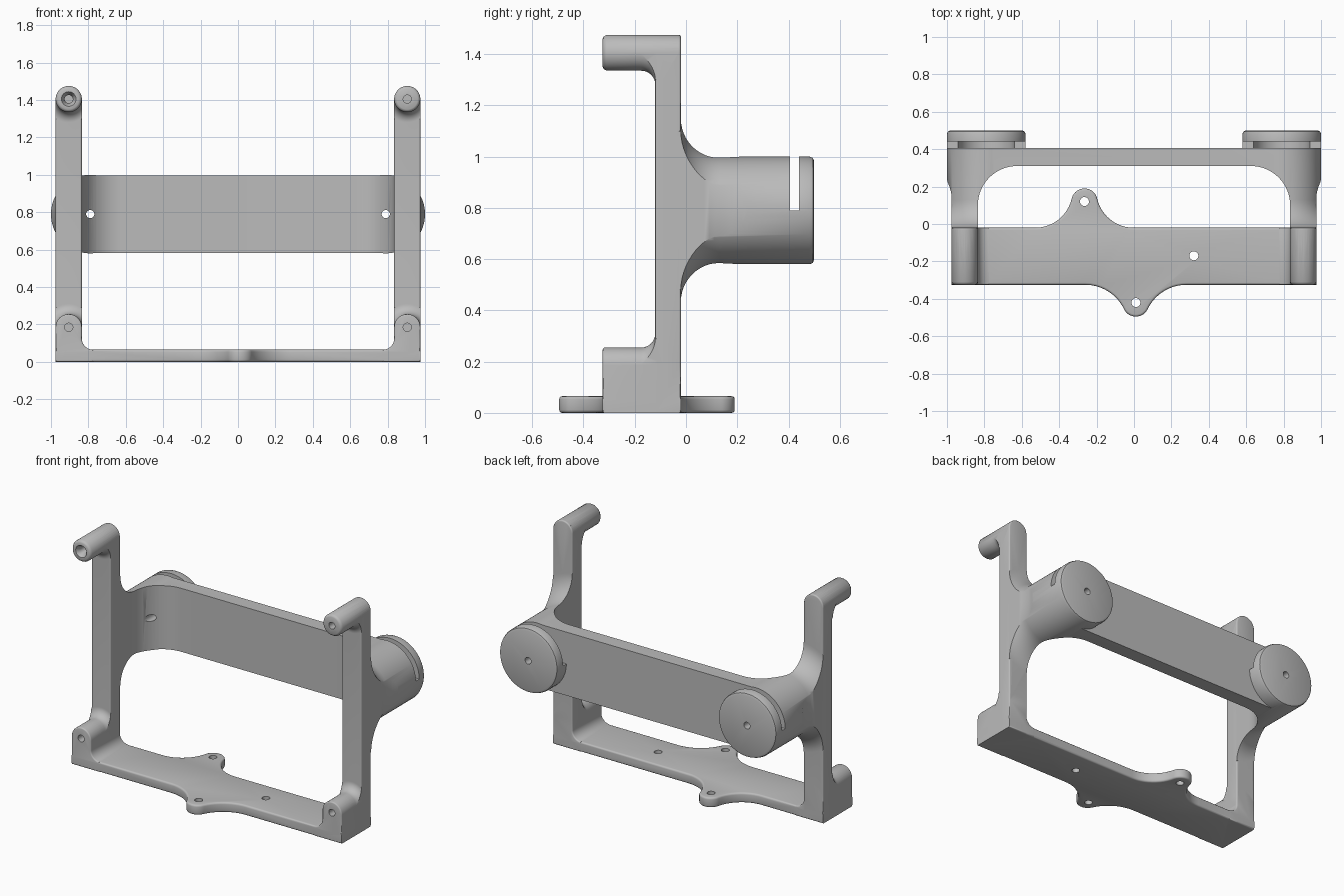
import bpy, bmesh
from math import pi, sin, cos, sqrt, atan2

cube = bpy.data.objects.get("Cube")
if cube:
    bpy.data.objects.remove(cube)

grey = bpy.data.materials.new("plain grey")
grey.use_nodes = True
grey.diffuse_color = (0.5, 0.5, 0.5, 1)
grey.node_tree.nodes["Principled BSDF"].inputs["Base Color"].default_value = (0.5, 0.5, 0.5, 1)


def arc(cx, cy, r, a, b, n=12):
    return [(cx + r * cos(a + (b - a) * i / n), cy + r * sin(a + (b - a) * i / n)) for i in range(n + 1)]


def finish(name, bm):
    bmesh.ops.recalc_face_normals(bm, faces=bm.faces)
    mesh = bpy.data.meshes.new(name)
    bm.to_mesh(mesh)
    bm.free()
    obj = bpy.data.objects.new(name, mesh)
    mesh.materials.append(grey)
    bpy.context.collection.objects.link(obj)
    return obj


def prism(name, points, axis, lo, hi, bevel=0):
    """Extrude an outline along y (outline in x, z) or along z (outline in x, y)."""
    bm = bmesh.new()
    place = (lambda p, h: (p[0], h, p[1])) if axis == "y" else (lambda p, h: (p[0], p[1], h))
    rings = [[bm.verts.new(place(p, h)) for p in points] for h in (lo, hi)]
    caps = [bm.faces.new(r) for r in rings]
    for i in range(len(points)):
        j = (i + 1) % len(points)
        bm.faces.new((rings[0][i], rings[0][j], rings[1][j], rings[1][i]))
    bmesh.ops.recalc_face_normals(bm, faces=bm.faces)
    if bevel:
        rim = [e for f in caps for e in f.edges]
        bmesh.ops.bevel(bm, geom=rim, offset=bevel, segments=3, profile=0.5, affect="EDGES")
    return finish(name, bm)


def box(name, x0, x1, y0, y1, z0, z1):
    return prism(name, [(x0, y0), (x1, y0), (x1, y1), (x0, y1)], "z", z0, z1)


def turned(name, profile, cx, cz, sides=64):
    """Turn a (y, radius) profile round an axis parallel to y."""
    bm = bmesh.new()
    rings = [[bm.verts.new((cx + r * cos(2 * pi * i / sides), y, cz + r * sin(2 * pi * i / sides)))
              for i in range(sides)] for y, r in profile]
    bm.faces.new(rings[0])
    bm.faces.new(rings[-1])
    for a, b in zip(rings, rings[1:]):
        for i in range(sides):
            j = (i + 1) % sides
            bm.faces.new((a[i], a[j], b[j], b[i]))
    return finish(name, bm)


def flare(y, r, size, direction, n=12):
    """Concave trumpet profile leaving a wall at y and narrowing to radius r."""
    return [(y + direction * size * (1 - cos(pi / 2 * i / n)), r + size * (1 - sin(pi / 2 * i / n)))
            for i in range(n + 1)]


def combine(a, b, operation):
    mod = a.modifiers.new("join", "BOOLEAN")
    mod.operation = operation
    mod.solver = "EXACT"
    mod.object = b
    bpy.context.view_layer.objects.active = a
    bpy.ops.object.modifier_apply(modifier=mod.name)
    bpy.data.objects.remove(b)
    return a


def mirrored(obj):
    for v in obj.data.vertices:
        v.co.x = -v.co.x
    obj.data.flip_normals()
    return obj


IN, OUT, MID = 0.835, 0.975, 0.905       # upright sides and middle
FRONT, FACE, REAR = -0.325, -0.12, -0.02  # peg tip, upright front, upright rear
HUB_X, HUB_Z, HUB_R = 0.79, 0.79, 0.21
TOP_Z, LOW_Z, PEG_R = 1.405, 0.185, 0.07


def peg_flare(z, lo, hi):
    ring = turned("peg_flare", [(FACE + 0.03, 0.125)] + flare(FACE, PEG_R, 0.055, -1) + [(-0.2, PEG_R)], MID, z)
    return combine(ring, box("clip", IN, OUT, -1, 1, lo, hi), "INTERSECT")


def upright():
    # Column with a rounded top
    column = prism("column", [(IN, 0), (OUT, 0)] + arc(MID, TOP_Z, PEG_R, 0, pi, 24), "y", FACE, REAR, 0.008)
    # Foot block with a rounded top and a fillet towards the base
    foot = [(0.775, 0), (OUT, 0)] + arc(MID, LOW_Z, PEG_R, 0, pi, 24) + arc(0.775, 0.125, 0.06, 0, -pi / 2)
    combine(column, prism("foot", foot, "y", FRONT, REAR, 0.008), "UNION")
    # Upper peg and both flares
    peg = [(FRONT, 0.055), (FRONT + 0.004, 0.063), (FRONT + 0.015, PEG_R), (REAR - 0.01, PEG_R)]
    combine(column, turned("peg", peg, MID, TOP_Z), "UNION")
    combine(column, peg_flare(TOP_Z, 1, TOP_Z), "UNION")
    combine(column, peg_flare(LOW_Z, LOW_Z, 1), "UNION")
    # Blind screw holes
    for z in (TOP_Z, LOW_Z):
        combine(column, turned("screw_hole", [(-0.4, 0.022), (-0.2, 0.022)], MID, z, 24), "DIFFERENCE")
    return column


def hub():
    # Round hub flaring out into the upright
    profile = [(REAR - 0.04, HUB_R + 0.15)] + flare(REAR, HUB_R, 0.15, 1)
    profile += [(0.482, HUB_R), (0.495, 0.205), (0.5, 0.192)]
    return turned("hub", profile, HUB_X, HUB_Z, 96)


def hub_cuts(target, side):
    # Flat outer side, drop-in slot with a round pocket, and through hole
    ramp = [(OUT, -1), (1.2, -1), (1.2, 0.25), (1.002, 0.25), (0.997, 0.225), (0.987, 0.2), (0.979, 0.175), (OUT, 0.15)]
    cuts = [prism("side_cut", ramp, "z", 0, 2),
            box("slot", 0.5, 1.1, 0.405, 0.44, HUB_Z, 1.1),
            turned("pocket", [(0.405, 0.15), (0.44, 0.15)], HUB_X, HUB_Z),
            turned("axle_hole", [(-1, 0.022), (1, 0.022)], HUB_X, HUB_Z, 24)]
    for c in cuts:
        combine(target, mirrored(c) if side < 0 else c, "DIFFERENCE")


# Cross band with a hub at each end, hollowed by a round-cornered opening
frame = box("frame", -HUB_X, HUB_X, 0.05, 0.405, 0.583, 0.997)
combine(frame, hub(), "UNION")
combine(frame, mirrored(hub()), "UNION")
opening = [(-IN, -1), (IN, -1)] + arc(IN - 0.21, 0.1, 0.21, 0, pi / 2, 16) + arc(0.21 - IN, 0.1, 0.21, pi / 2, pi, 16)
combine(frame, prism("opening", opening, "z", 0, 2), "DIFFERENCE")
for side in (1, -1):
    hub_cuts(frame, side)

# Uprights
combine(frame, upright(), "UNION")
second = mirrored(upright())
sink = turned("countersink", [(FRONT - 0.01, 0.045), (FRONT + 0.03, 0.022)], -MID, TOP_Z, 24)
combine(frame, combine(second, sink, "DIFFERENCE"), "UNION")


def tab(cx, h, r, tip=0.07):
    """Edge running left to right with a rounded lug of height h + tip."""
    d = sqrt((r + tip) ** 2 - (r - h) ** 2)
    a = atan2(h - r, d)
    return (arc(cx - d, r, r, -pi / 2, a) + arc(cx, h, tip, a + pi, -a, 24)[1:-1]
            + arc(cx + d, r, r, pi - a, 3 * pi / 2))


# Base plate with two mounting lugs
outline = [(-OUT, FRONT)] + [(x, FRONT - v) for x, v in tab(0.01, 0.1, 0.23)] + [(OUT, FRONT), (OUT, REAR)]
outline += [(x, REAR + v) for x, v in reversed(tab(-0.265, 0.14, 0.2))] + [(-OUT, REAR)]
combine(frame, prism("base_plate", outline, "z", 0, 0.065, 0.012), "UNION")
for x, y in ((-0.265, 0.12), (0.32, -0.17), (0.01, -0.42)):
    combine(frame, prism("mount_hole", arc(x, y, 0.024, 0, 2 * pi, 24)[:-1], "z", -0.1, 0.1), "DIFFERENCE")

bpy.ops.object.select_all(action="DESELECT")
frame.select_set(True)
bpy.context.view_layer.objects.active = frame
bpy.ops.object.shade_smooth_by_angle(angle=0.6)
